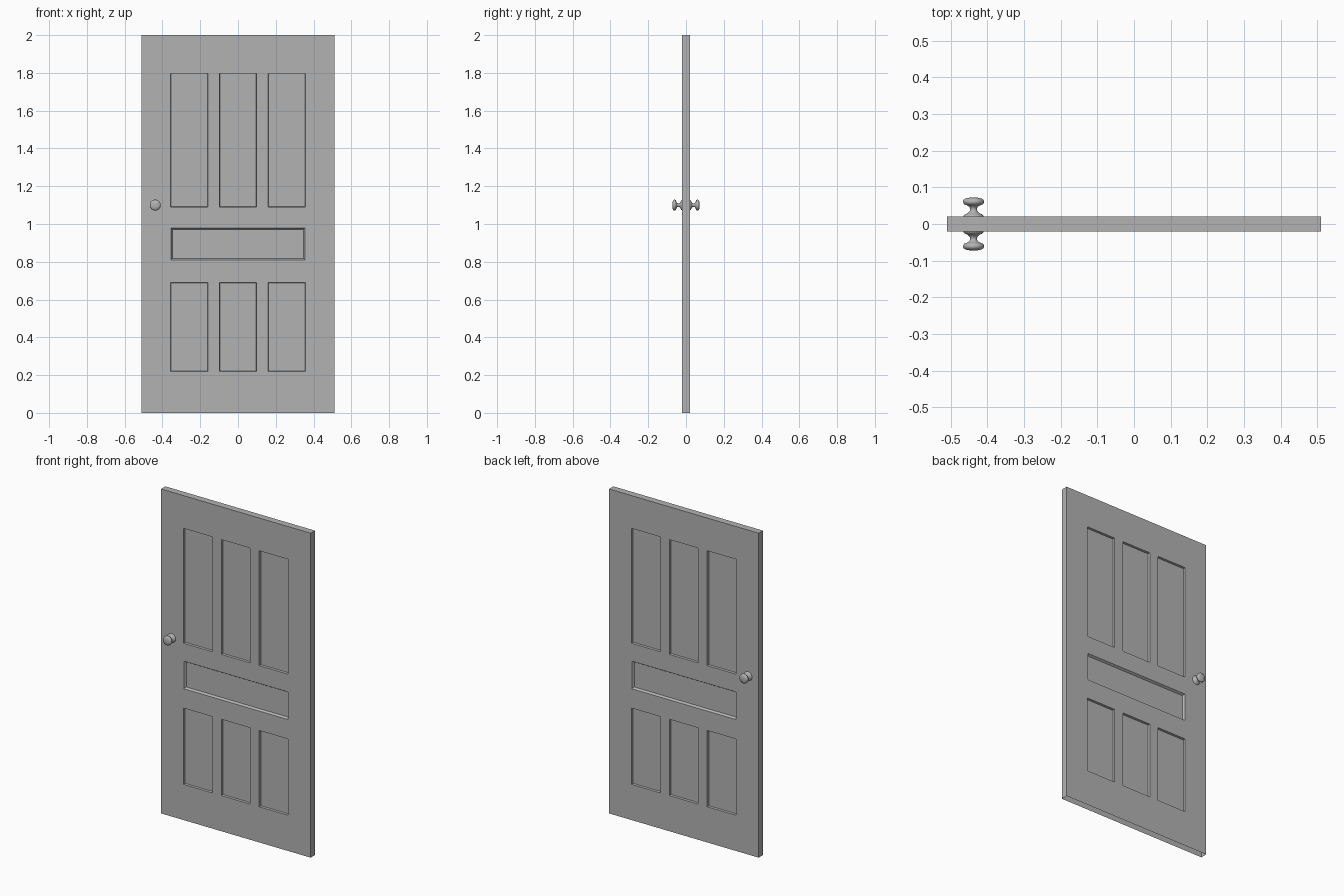
import bpy, bmesh, math
from mathutils import Matrix

if "Cube" in bpy.data.objects:
    bpy.data.objects.remove(bpy.data.objects["Cube"])

HALF_W, HALF_T, HEIGHT = 0.51, 0.021, 2.0
DEPTH = 0.013          # panel recess depth
KNOB_X, KNOB_Z = -0.438, 1.10

grey = bpy.data.materials.new("dark_grey")
grey.diffuse_color = (0.45, 0.45, 0.45, 1)
grey.use_nodes = True
grey.node_tree.nodes["Principled BSDF"].inputs["Base Color"].default_value = grey.diffuse_color


def make_object(name, bm):
    bmesh.ops.recalc_face_normals(bm, faces=bm.faces)
    mesh = bpy.data.meshes.new(name)
    bm.to_mesh(mesh)
    bm.free()
    mesh.materials.append(grey)
    obj = bpy.data.objects.new(name, mesh)
    bpy.context.collection.objects.link(obj)
    return obj


def add_recess(bm, x0, x1, z0, z1, side, slope):
    """Tapered block, opening size at the door face, smaller inside."""
    loops = []
    out = 0.01
    for y, s in ((HALF_T + out, -slope * out / DEPTH), (HALF_T - DEPTH, slope)):
        pts = ((x0 + s, z0 + s), (x1 - s, z0 + s), (x1 - s, z1 - s), (x0 + s, z1 - s))
        loops.append([bm.verts.new((x, side * y, z)) for x, z in pts])
    a, b = loops
    bm.faces.new(a)
    bm.faces.new(b[::-1])
    for i in range(4):
        j = (i + 1) % 4
        bm.faces.new((a[i], b[i], b[j], a[j]))


# Door slab
bm = bmesh.new()
bmesh.ops.create_cube(bm, size=1, matrix=Matrix.Translation((0, 0, HEIGHT / 2))
                      @ Matrix.Diagonal((2 * HALF_W, 2 * HALF_T, HEIGHT, 1)))
door = make_object("door_slab", bm)

# Seven recessed panels on each face
bm = bmesh.new()
for side in (-1, 1):
    for x0, x1 in ((-0.357, -0.159), (-0.098, 0.098), (0.159, 0.357)):
        add_recess(bm, x0, x1, 1.09, 1.798, side, 0.002)
        add_recess(bm, x0, x1, 0.22, 0.69, side, 0.002)
    add_recess(bm, -0.355, 0.355, 0.81, 0.98, side, 0.008)
cutter = make_object("panel_cutter", bm)
cutter.hide_render = True

mod = door.modifiers.new("panels", 'BOOLEAN')
mod.operation = 'DIFFERENCE'
mod.solver = 'EXACT'
mod.object = cutter
bpy.context.view_layer.objects.active = door
bpy.ops.object.modifier_apply(modifier=mod.name)
bpy.data.objects.remove(cutter)

# The slab is open underneath
bm = bmesh.new()
bm.from_mesh(door.data)
bottom = [f for f in bm.faces if f.normal.z < -0.9 and f.calc_center_median().z < 0.01]
bmesh.ops.delete(bm, geom=bottom, context='FACES')
bm.to_mesh(door.data)
bm.free()

# Knobs: turned profile (radius, distance from door centre) with rose, neck and grip
PROFILE = [(0.028, 0.018), (0.0275, 0.022), (0.024, 0.026), (0.017, 0.029),
           (0.011, 0.034), (0.009, 0.040), (0.011, 0.047), (0.018, 0.051),
           (0.026, 0.054), (0.029, 0.060), (0.0275, 0.066), (0.021, 0.070),
           (0.011, 0.072), (0, 0.0725)]
for name, side in (("front_knob", -1), ("back_knob", 1)):
    bm = bmesh.new()
    verts = [bm.verts.new((r, side * y, 0)) for r, y in PROFILE]
    edges = [bm.edges.new(p) for p in zip(verts, verts[1:])]
    bmesh.ops.spin(bm, geom=verts + edges, cent=(0, 0, 0), axis=(0, 1, 0),
                   angle=2 * math.pi, steps=32)
    bmesh.ops.remove_doubles(bm, verts=bm.verts, dist=1e-5)
    bmesh.ops.holes_fill(bm, edges=[e for e in bm.edges if e.is_boundary], sides=0)
    knob = make_object(name, bm)
    knob.location = (KNOB_X, 0, KNOB_Z)
    for o in bpy.context.selected_objects:
        o.select_set(False)
    knob.select_set(True)
    bpy.context.view_layer.objects.active = knob
    bpy.ops.object.shade_smooth_by_angle(angle=math.radians(50))
